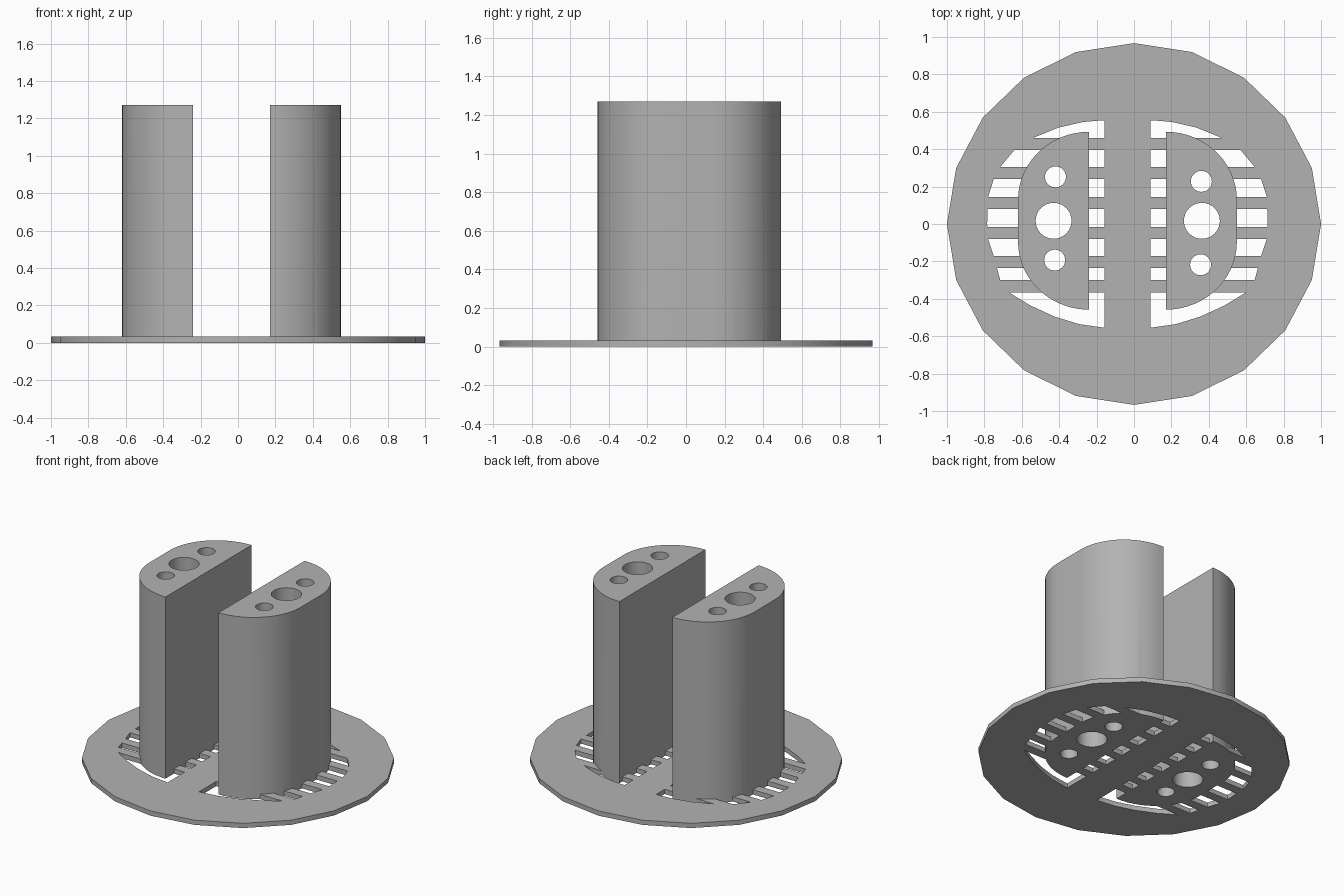
import bpy, bmesh
from math import sin, cos, pi, radians

cube = bpy.data.objects.get("Cube")
if cube:
    bpy.data.objects.remove(cube)

BASE_H, TOP = 0.033, 1.27
MID = -0.035  # plane halfway between the two columns

grey = bpy.data.materials.new("plain_grey")
grey.use_nodes = True
grey.diffuse_color = (0.45, 0.45, 0.45, 1)
grey.node_tree.nodes["Principled BSDF"].inputs["Base Color"].default_value = (0.45, 0.45, 0.45, 1)


def prism(name, outline, z0, z1):
    """Extrude a closed outline between two heights."""
    bm = bmesh.new()
    face = bm.faces.new([bm.verts.new((x, y, z0)) for x, y in outline])
    up = bmesh.ops.extrude_face_region(bm, geom=[face])["geom"]
    bmesh.ops.translate(bm, vec=(0, 0, z1 - z0),
                        verts=[g for g in up if isinstance(g, bmesh.types.BMVert)])
    bmesh.ops.recalc_face_normals(bm, faces=bm.faces)
    mesh = bpy.data.meshes.new(name)
    bm.to_mesh(mesh)
    bm.free()
    mesh.materials.append(grey)
    obj = bpy.data.objects.new(name, mesh)
    bpy.context.collection.objects.link(obj)
    return obj


def combine(target, tool, operation):
    """Apply a boolean and discard the tool."""
    bpy.context.view_layer.objects.active = target
    mod = target.modifiers.new("join", "BOOLEAN")
    mod.operation, mod.object, mod.solver = operation, tool, "EXACT"
    bpy.ops.object.modifier_apply(modifier=mod.name)
    bpy.data.objects.remove(tool)


def ellipse(cx, cy, rx, ry, n, start=0, sweep=2 * pi, closed=True):
    steps = n if closed else n - 1
    return [(cx + rx * cos(start + sweep * i / steps),
             cy + ry * sin(start + sweep * i / steps)) for i in range(n)]


# Outer edge of the vent window, from back to front
RIM = [(0.13, 0.555), (0.24, 0.545), (0.37, 0.515), (0.505, 0.46), (0.605, 0.395),
       (0.68, 0.305), (0.715, 0.24), (0.745, 0.145), (0.75, 0.0), (0.745, -0.08),
       (0.715, -0.17), (0.68, -0.30), (0.635, -0.365), (0.52, -0.435),
       (0.39, -0.495), (0.26, -0.535), (0.12, -0.555)]


def rim_x(y):
    for (x0, y0), (x1, y1) in zip(RIM, RIM[1:]):
        if y1 <= y <= y0:
            return x0 + (x1 - x0) * (y0 - y) / (y0 - y1)


def slot(hi, lo, side):
    """Outline of one vent opening between two bars."""
    inner = 0.122
    pts = [(inner, lo), (inner, hi), (rim_x(hi), hi)]
    pts += [p for p in RIM if lo < p[1] < hi]
    pts.append((rim_x(lo), lo))
    return [(MID + side * x, y) for x, y in pts]


# Base plate with vent openings
base = prism("base_and_columns", ellipse(0, 0, 1, 0.967, 20), 0, BASE_H)
slots = [(0.554, 0.46), (0.395, 0.305), (0.24, 0.145), (0.08, -0.015),
         (-0.08, -0.17), (-0.235, -0.30), (-0.365, -0.554)]
for side in (-1, 1):
    for hi, lo in slots:
        combine(base, prism("vent_cutter", slot(hi, lo, side), -0.1, 0.2), "DIFFERENCE")

# Half-round columns
for side, name in ((-1, "right_column"), (1, "left_column")):
    outline = ellipse(0.205, -0.095, 0.38, 0.363, 16, -pi / 2, pi / 2, False)
    outline += ellipse(0.205, 0.13, 0.38, 0.363, 16, 0, pi / 2, False)
    outline = [(MID + side * x, y) for x, y in outline]
    combine(base, prism(name, outline, 0, TOP), "UNION")

# Bores running the full height
bores = [(0.36, 0.228, 0.056), (0.363, 0.017, 0.096), (0.356, -0.218, 0.056),
         (-0.42, 0.252, 0.056), (-0.43, 0.017, 0.096), (-0.424, -0.193, 0.056)]
for x, y, r in bores:
    combine(base, prism("bore_cutter", ellipse(x, y, r, r, 32), -0.1, TOP + 0.1), "DIFFERENCE")

# Smooth curved walls, crisp edges
bpy.ops.object.select_all(action="DESELECT")
base.select_set(True)
bpy.context.view_layer.objects.active = base
bpy.ops.object.shade_smooth_by_angle(angle=radians(30))
